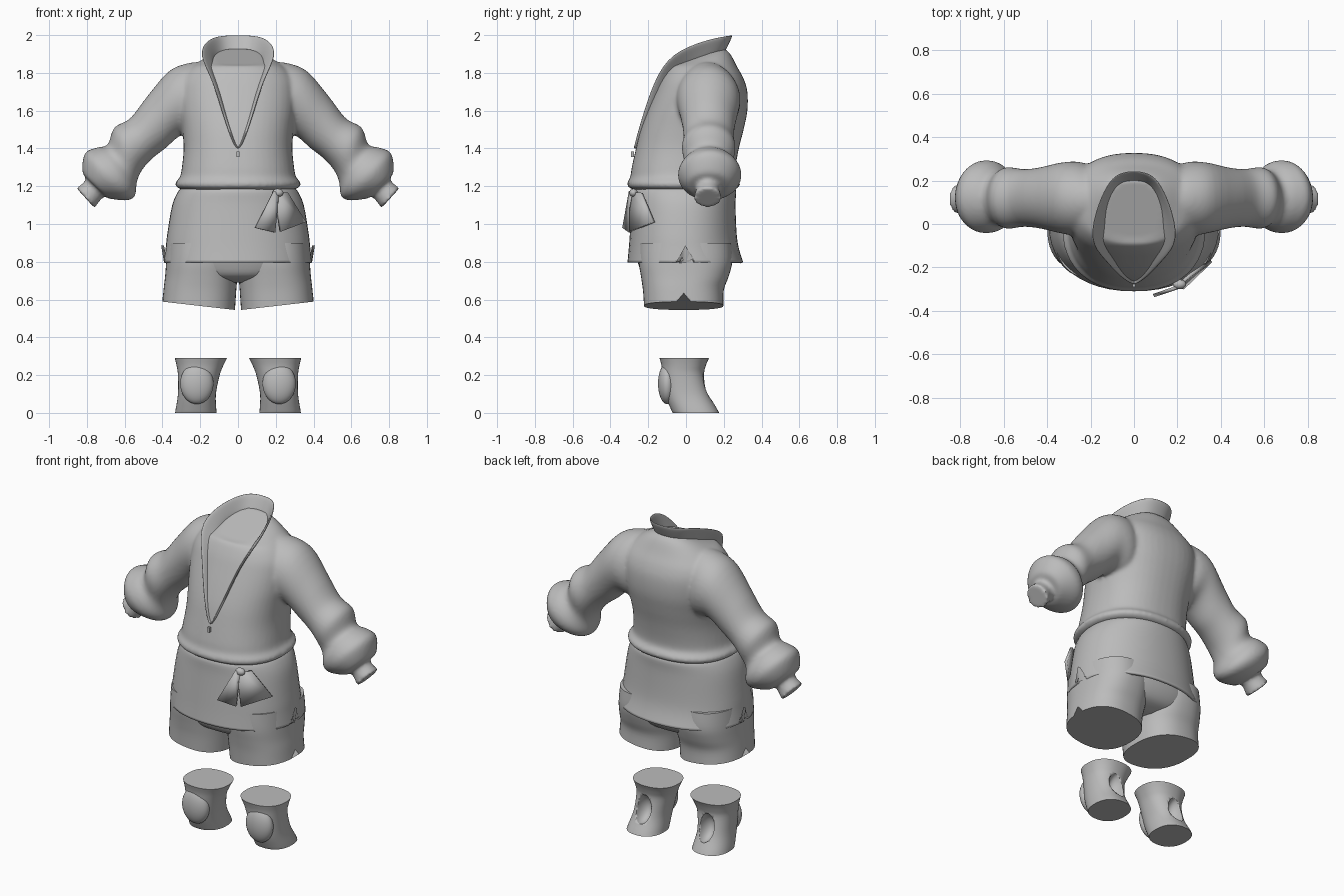
import bpy, bmesh, math
from mathutils import Vector as V

cube = bpy.data.objects.get("Cube")
if cube:
    bpy.data.objects.remove(cube)

cloth = bpy.data.materials.new("grey cloth")
cloth.use_nodes = True
GREY = (0.5, 0.5, 0.5, 1)
cloth.diffuse_color = GREY
cloth.node_tree.nodes["Principled BSDF"].inputs["Base Color"].default_value = GREY
SEG = 48


def level(z, x0, x1, y0, y1, tilt_x=0, tilt_y=0):
    """Horizontal section: centre, half axis across, half axis in depth."""
    return (V(((x0 + x1) / 2, (y0 + y1) / 2, z)),
            V(((x1 - x0) / 2, 0, tilt_x)), V((0, (y1 - y0) / 2, tilt_y)))


def smooth_sections(secs, steps=4):
    """Catmull-Rom interpolation between sections."""
    out = []
    for i in range(len(secs) - 1):
        a, b, c, d = (secs[max(0, min(len(secs) - 1, i + k))] for k in (-1, 0, 1, 2))
        for s in range(steps):
            t = s / steps
            out.append(tuple(0.5 * (2 * q + (r - p) * t + (2 * p - 5 * q + 4 * r - w) * t * t
                                    + (3 * q - p - 3 * r + w) * t ** 3)
                             for p, q, r, w in zip(a, b, c, d)))
    return out + [secs[-1]]


def loft(bm, secs, power=2.0, caps=True, notch=0, notch_at=()):
    rings = []
    secs = smooth_sections(secs)
    for k, (c, u, v) in enumerate(secs):
        ring = []
        for i in range(SEG):
            a = 2 * math.pi * i / SEG
            ca, sa = math.cos(a), math.sin(a)
            p = (c + u * math.copysign(abs(ca) ** (2 / power), ca)
                 + v * math.copysign(abs(sa) ** (2 / power), sa))
            if k == len(secs) - 1 and i in notch_at:
                p.z += notch
            ring.append(bm.verts.new(p))
        rings.append(ring)
    for lo, hi in zip(rings, rings[1:]):
        for i in range(SEG):
            j = (i + 1) % SEG
            bm.faces.new((lo[i], lo[j], hi[j], hi[i]))
    if caps:
        bm.faces.new(rings[0])
        bm.faces.new(rings[-1])


def finish(name, bm, angle=40):
    bmesh.ops.recalc_face_normals(bm, faces=bm.faces)
    me = bpy.data.meshes.new(name)
    bm.to_mesh(me)
    bm.free()
    ob = bpy.data.objects.new(name, me)
    bpy.context.collection.objects.link(ob)
    me.materials.append(cloth)
    bpy.ops.object.select_all(action="DESELECT")
    ob.select_set(True)
    bpy.context.view_layer.objects.active = ob
    bpy.ops.object.shade_smooth_by_angle(angle=math.radians(angle))
    return ob


def thicken(ob, t, offset=-1):
    m = ob.modifiers.new("thickness", "SOLIDIFY")
    m.thickness, m.offset = t, offset


def ellipsoid(name, loc, radii):
    bm = bmesh.new()
    bmesh.ops.create_uvsphere(bm, u_segments=32, v_segments=20, radius=1)
    for v in bm.verts:
        v.co = V(a * b for a, b in zip(v.co, radii)) + V(loc)
    return finish(name, bm)


# Jacket: torso and sleeves blended into one skin
bm = bmesh.new()
torso = [(1.18, .29, -.27, .25), (1.195, .325, -.305, .28), (1.22, .33, -.31, .285),
         (1.25, .307, -.295, .262), (1.3, .297, -.287, .262), (1.4, .288, -.265, .28),
         (1.5, .295, -.24, .305), (1.6, .31, -.205, .325), (1.7, .315, -.165, .325),
         (1.77, .30, -.135, .305), (1.83, .25, -.10, .272)]
secs = [level(z, -w, w, y0, y1) for z, w, y0, y1 in torso]
secs += [level(1.87, -.18, .18, -.08, .235, 0, .03), level(1.885, -.13, .13, -.07, .2, 0, .045)]
loft(bm, secs, 2.3)
# sleeve sections: upper x, z, lower x, z, half depth, centre depth
sleeve = [(.17, 1.86, .14, 1.46, .14, .11), (.27, 1.85, .22, 1.46, .17, .115),
          (.37, 1.805, .30, 1.47, .163, .12), (.485, 1.67, .385, 1.40, .14, .12),
          (.57, 1.56, .45, 1.35, .133, .12), (.655, 1.51, .505, 1.29, .142, .12),
          (.69, 1.42, .535, 1.225, .128, .12), (.745, 1.405, .545, 1.15, .16, .125),
          (.81, 1.375, .59, 1.125, .165, .125), (.825, 1.28, .685, 1.135, .115, .12),
          (.805, 1.235, .71, 1.145, .062, .115), (.855, 1.19, .76, 1.085, .075, .115)]
for s in (1, -1):
    loft(bm, [(V((s * (a + c) / 2, y, (b + d) / 2)), V((s * (a - c) / 2, 0, (b - d) / 2)),
               V((0, r, 0))) for a, b, c, d, r, y in sleeve])
jacket = finish("jacket", bm)
m = jacket.modifiers.new("blend", "REMESH")
m.mode, m.voxel_size, m.use_smooth_shade = "VOXEL", .011, True
m = jacket.modifiers.new("relax", "SMOOTH")
m.factor, m.iterations = .5, 5

# Collar and lapels: outer edge, middle and neck edge, mirrored
outer = [(0, .245, 2), (.06, .238, 2), (.11, .205, 1.995), (.165, .1, 1.975), (.212, -.08, 1.905),
         (.135, -.165, 1.77), (.085, -.222, 1.6), (.04, -.26, 1.47), (0, -.283, 1.37)]
inner = [(0, .195, 1.9), (.055, .19, 1.9), (.1, .15, 1.89), (.135, .06, 1.87), (.125, -.05, 1.82),
         (.095, -.115, 1.72), (.06, -.19, 1.57), (.028, -.235, 1.46), (0, -.265, 1.38)]
bm = bmesh.new()
for s in (1, -1):
    rows = []
    for o, i in zip(outer, inner):
        o, i = V((s * o[0], o[1], o[2])), V((s * i[0], i[1], i[2]))
        rows.append([bm.verts.new(o.lerp(i, t)) for t in (0, .5, 1)])
    for a, b in zip(rows, rows[1:]):
        for k in (0, 1):
            bm.faces.new((a[k], a[k + 1], b[k + 1], b[k]))
bmesh.ops.remove_doubles(bm, verts=bm.verts, dist=.0005)
collar = finish("collar", bm, 60)
thicken(collar, .012, 0)
m = collar.modifiers.new("rounding", "SUBSURF")
m.levels = m.render_levels = 2

# Zip pull
bm = bmesh.new()
bmesh.ops.create_cube(bm, size=1)
for v in bm.verts:
    v.co = V((v.co.x * .014, v.co.y * .014 - .283, v.co.z * .03 + 1.37))
finish("zip_pull", bm)

# Jacket skirt with a slit on each side
bm = bmesh.new()
skirt = [(1.195, .29, -.265, .25), (1.175, .315, -.285, .265), (1.1, .348, -.287, .262),
         (.95, .374, -.297, .268), (.87, .383, -.303, .28), (.797, .392, -.31, .303)]
loft(bm, [level(z, -w, w, y0, y1) for z, w, y0, y1 in skirt], 2.2, False, .09, (0, SEG // 2))
thicken(finish("skirt", bm), .015)

# Shorts: seat and two legs, each leg with an outer notch
bm = bmesh.new()
seat = [(1.0, .35, -.26, .24), (.85, .365, -.262, .247), (.78, .36, -.25, .24),
        (.72, .28, -.215, .2), (.69, .14, -.12, .12)]
loft(bm, [level(z, -w, w, y0, y1) for z, w, y0, y1 in seat], 2.3)
legs = [(.9, .0, .372, -.25, .24, 0), (.8, .0, .38, -.25, .245, 0), (.72, .004, .386, -.238, .225, .004),
        (.65, .01, .393, -.228, .2, .012), (.567, .016, .4, -.222, .198, .022)]
for s in (1, -1):
    loft(bm, [level(z, s * x0, s * x1, y0, y1, t) for z, x0, x1, y0, y1, t in legs],
         2.4, True, .045, (0,))
finish("shorts", bm)

# Knee guards: shell with an opening behind and a raised pad in front
guard = [(.29, .058, .335, -.14, .122), (.25, .078, .325, -.13, .105), (.2, .097, .318, -.125, .097),
         (.1, .117, .318, -.112, .122), (.02, .115, .33, -.08, .165), (0, .113, .333, -.07, .175)]
for s, side in ((1, "left"), (-1, "right")):
    bm = bmesh.new()
    loft(bm, [level(z, s * x0, s * x1, y0, y1) for z, x0, x1, y0, y1 in guard], 2.3)
    ob = finish(side + "_knee_guard", bm)
    cutter = ellipsoid("opening_cutter", (s * .215, .125, .14), (.05, .085, .085))
    m = ob.modifiers.new("opening", "BOOLEAN")
    m.object, m.operation = cutter, "DIFFERENCE"
    bpy.context.view_layer.objects.active = ob
    bpy.ops.object.modifier_apply(modifier=m.name)
    bpy.data.objects.remove(cutter)
    ellipsoid(side + "_knee_pad", (s * .218, -.1, .155), (.088, .048, .108))

# Bow: knot and two flared tails
tails = {"bow_tail_inner": [(.19, -.295, 1.175), (.09, -.33, .98), (.195, -.295, .955), (.215, -.285, 1.16)],
         "bow_tail_outer": [(.195, -.29, 1.165), (.225, -.295, .96), (.355, -.17, 1.01), (.26, -.235, 1.165)]}
for name, pts in tails.items():
    bm = bmesh.new()
    bm.faces.new([bm.verts.new(p) for p in pts])
    thicken(finish(name, bm), .016, 0)
ellipsoid("bow_knot", (.21, -.278, 1.165), (.03, .022, .022))
